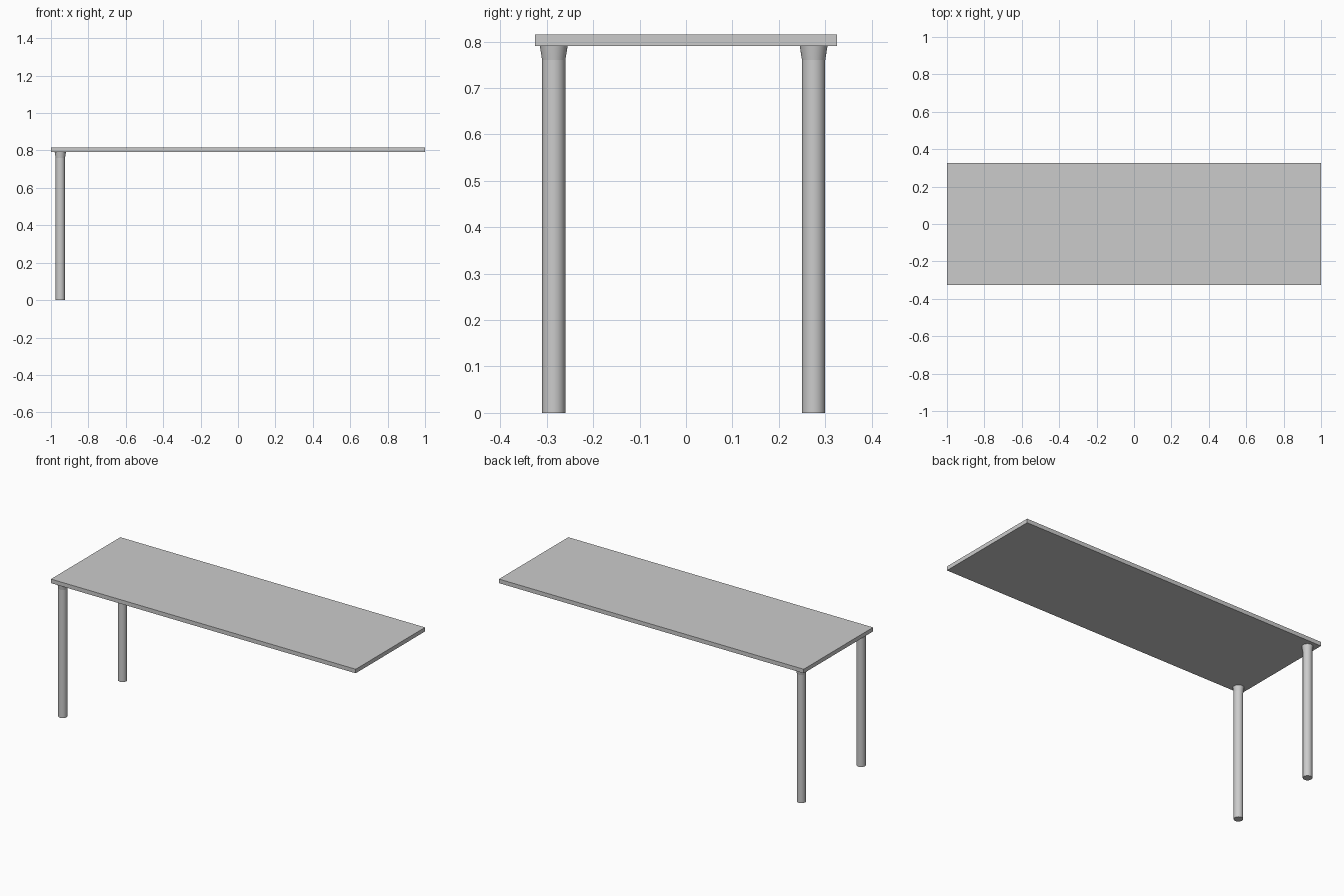
import bpy, bmesh, math

if "Cube" in bpy.data.objects:
    bpy.data.objects.remove(bpy.data.objects["Cube"])

TOP_Z, UNDER_Z, FLARE_Z = 0.815, 0.791, 0.76
LEG_R, FLARE_R = 0.025, 0.03


def add_mesh(name, bm, location=(0, 0, 0)):
    mesh = bpy.data.meshes.new(name)
    bm.to_mesh(mesh)
    bm.free()
    obj = bpy.data.objects.new(name, mesh)
    obj.location = location
    bpy.context.collection.objects.link(obj)
    return obj


def tapered(name, x, y, z0, z1, r0, r1, sides=32):
    bm = bmesh.new()
    bmesh.ops.create_cone(bm, cap_ends=True, segments=sides,
                          radius1=r0, radius2=r1, depth=z1 - z0)
    obj = add_mesh(name, bm, (x, y, (z0 + z1) / 2))
    bpy.ops.object.select_all(action='DESELECT')
    obj.select_set(True)
    bpy.context.view_layer.objects.active = obj
    bpy.ops.object.shade_smooth_by_angle(angle=math.radians(30))


# Thin rectangular top
bm = bmesh.new()
bmesh.ops.create_cube(bm, size=1)
bmesh.ops.scale(bm, vec=(2.0, 0.65, TOP_Z - UNDER_Z), verts=bm.verts)
add_mesh("tabletop", bm, (0, 0, (TOP_Z + UNDER_Z) / 2))

# Two round legs at the left end, each with a flared mounting collar
for side, y in (("front", -0.285), ("back", 0.275)):
    tapered(f"{side}_leg", -0.95, y, 0, FLARE_Z, LEG_R, LEG_R)
    tapered(f"{side}_leg_collar", -0.95, y, FLARE_Z, UNDER_Z, LEG_R, FLARE_R)
